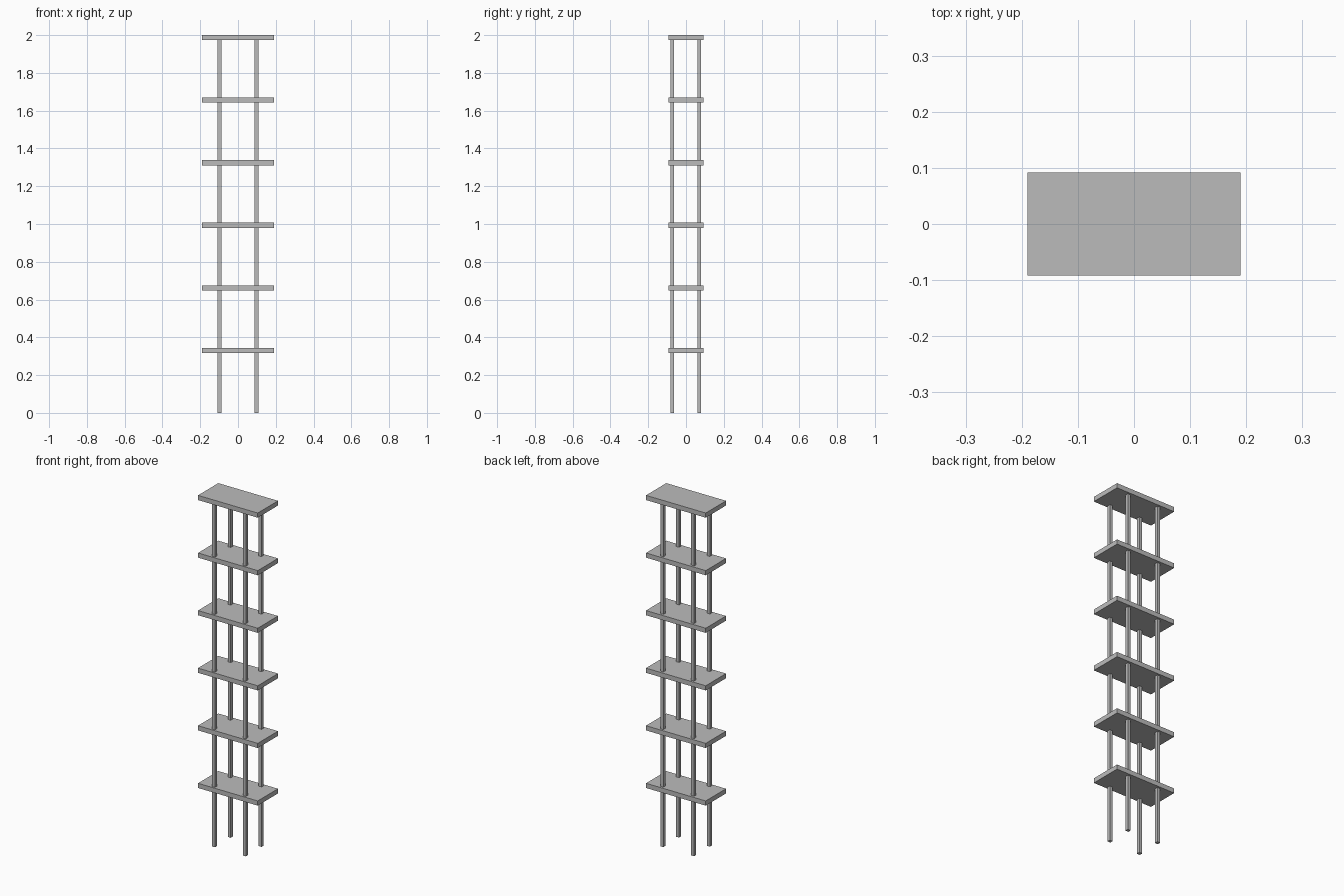
import bpy

cube = bpy.data.objects.get("Cube")
if cube:
    bpy.data.objects.remove(cube, do_unlink=True)

# Single grey finish
grey = bpy.data.materials.new("plain_grey")
grey.use_nodes = True
colour = (0.5, 0.5, 0.5, 1)
grey.diffuse_color = colour
grey.node_tree.nodes["Principled BSDF"].inputs["Base Color"].default_value = colour


def box(name, size, location):
    bpy.ops.mesh.primitive_cube_add(size=1, location=location)
    ob = bpy.context.object
    ob.name = name
    ob.scale = size
    bpy.ops.object.transform_apply(location=False, rotation=False, scale=True)
    ob.data.materials.append(grey)
    return ob


LEVELS = 6
THICK = 0.027
STEP = (2 - THICK / 2) / LEVELS
POST = 0.019

# Evenly spaced shelves
for i in range(1, LEVELS + 1):
    box(f"shelf_{i}", (0.38, 0.184, THICK), (0, 0, i * STEP))

# Four posts running from the floor into the top shelf
height = LEVELS * STEP
for side, x in (("right", -0.098), ("left", 0.098)):
    for end, y in (("front", -0.073), ("back", 0.07)):
        box(f"{end}_{side}_post", (POST, POST, height), (x, y, height / 2))
